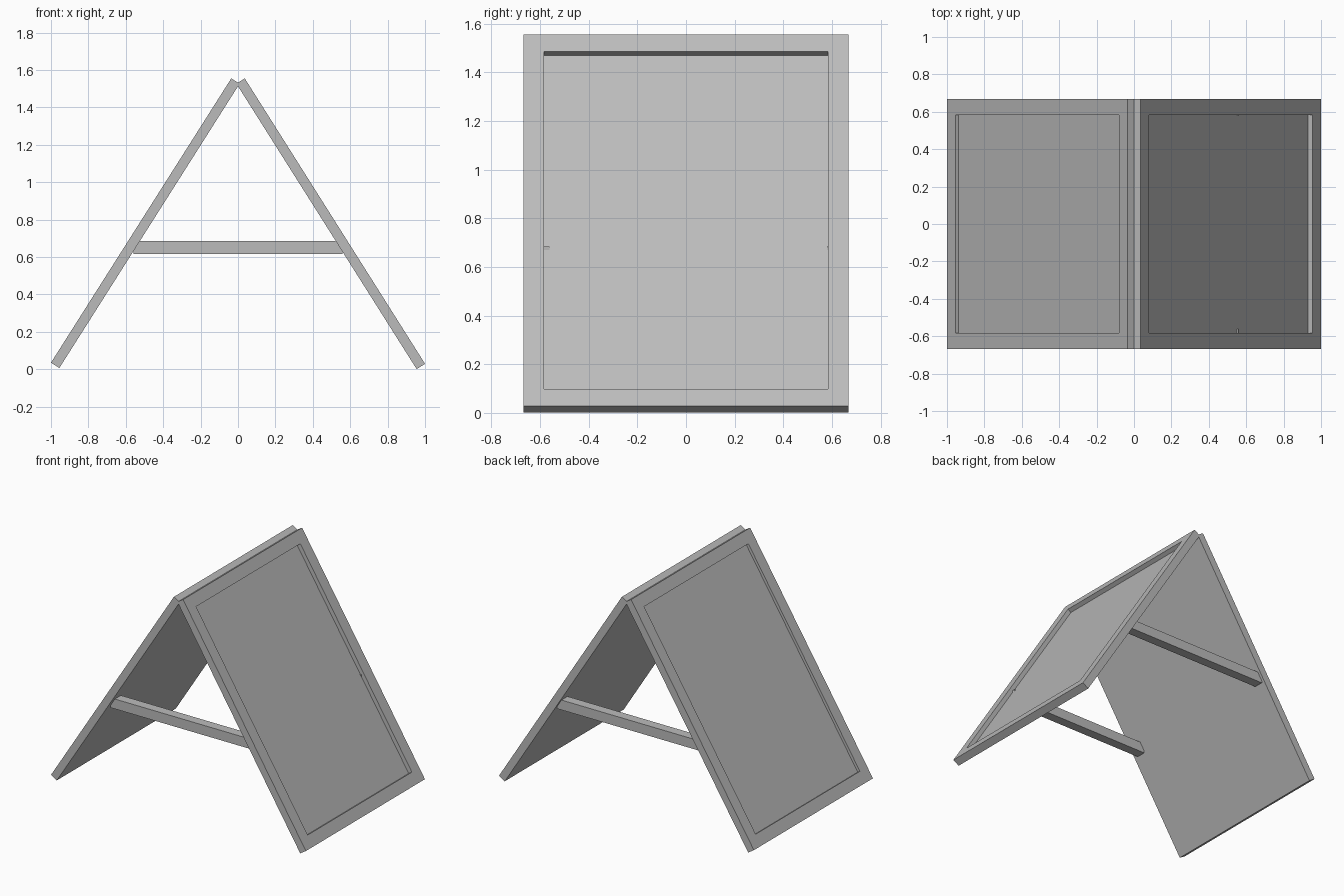
import bpy, bmesh
from mathutils import Matrix, Vector

cube = bpy.data.objects.get("Cube")
if cube:
    bpy.data.objects.remove(cube, do_unlink=True)

grey = bpy.data.materials.new("plain grey")
grey.use_nodes = True
grey.diffuse_color = (0.5, 0.5, 0.5, 1)
grey.node_tree.nodes["Principled BSDF"].inputs["Base Color"].default_value = grey.diffuse_color


def add_object(name, bm):
    bmesh.ops.recalc_face_normals(bm, faces=bm.faces[:])
    mesh = bpy.data.meshes.new(name)
    bm.to_mesh(mesh)
    bm.free()
    mesh.materials.append(grey)
    bpy.context.collection.objects.link(bpy.data.objects.new(name, mesh))


def box(low, high):
    low, high = Vector(low), Vector(high)
    bm = bmesh.new()
    bmesh.ops.create_cube(bm, size=1)
    bmesh.ops.scale(bm, vec=high - low, verts=bm.verts)
    bmesh.ops.translate(bm, vec=(low + high) / 2, verts=bm.verts)
    return bm


def board(name, side, depth, lift):
    # Leaning board: local x across, local y up the slope, local z outward
    foot = Vector((1.0, 0, 0.029 + lift))
    top = Vector((0.036, 0, 1.555))
    up = (top - foot).normalized()
    out = Vector((up.z, 0, -up.x))
    across = Vector((0, 1, 0))
    bm = box((-0.667, 0, -0.053), (0.667, (top - foot).length, 0))
    # Recessed panel on the outer face
    bm.faces.ensure_lookup_table()
    face = max(bm.faces, key=lambda f: f.calc_center_median().z)
    bmesh.ops.inset_region(bm, faces=[face], thickness=0.083, use_even_offset=True)
    bm.normal_update()
    # Drop the panel straight down to leave upright recess walls
    floor = bmesh.ops.extrude_discrete_faces(bm, faces=[face])["faces"][0]
    bmesh.ops.translate(bm, vec=(0, 0, -depth), verts=floor.verts)
    basis = Matrix((across, up, out)).transposed().to_4x4()
    bm.transform(Matrix.Translation(foot) @ basis)
    if side < 0:
        bm.transform(Matrix.Scale(-1, 4, (1, 0, 0)))
    add_object(name, bm)


board("left_board", 1, 0.03, 0)
board("right_board", -1, 0.02, 0.006)

# Crossbars that brace the two boards
for name, y in (("front_crossbar", -0.63), ("back_crossbar", 0.58)):
    add_object(name, box((-0.56, y, 0.615), (0.56, y + 0.068, 0.685)))
